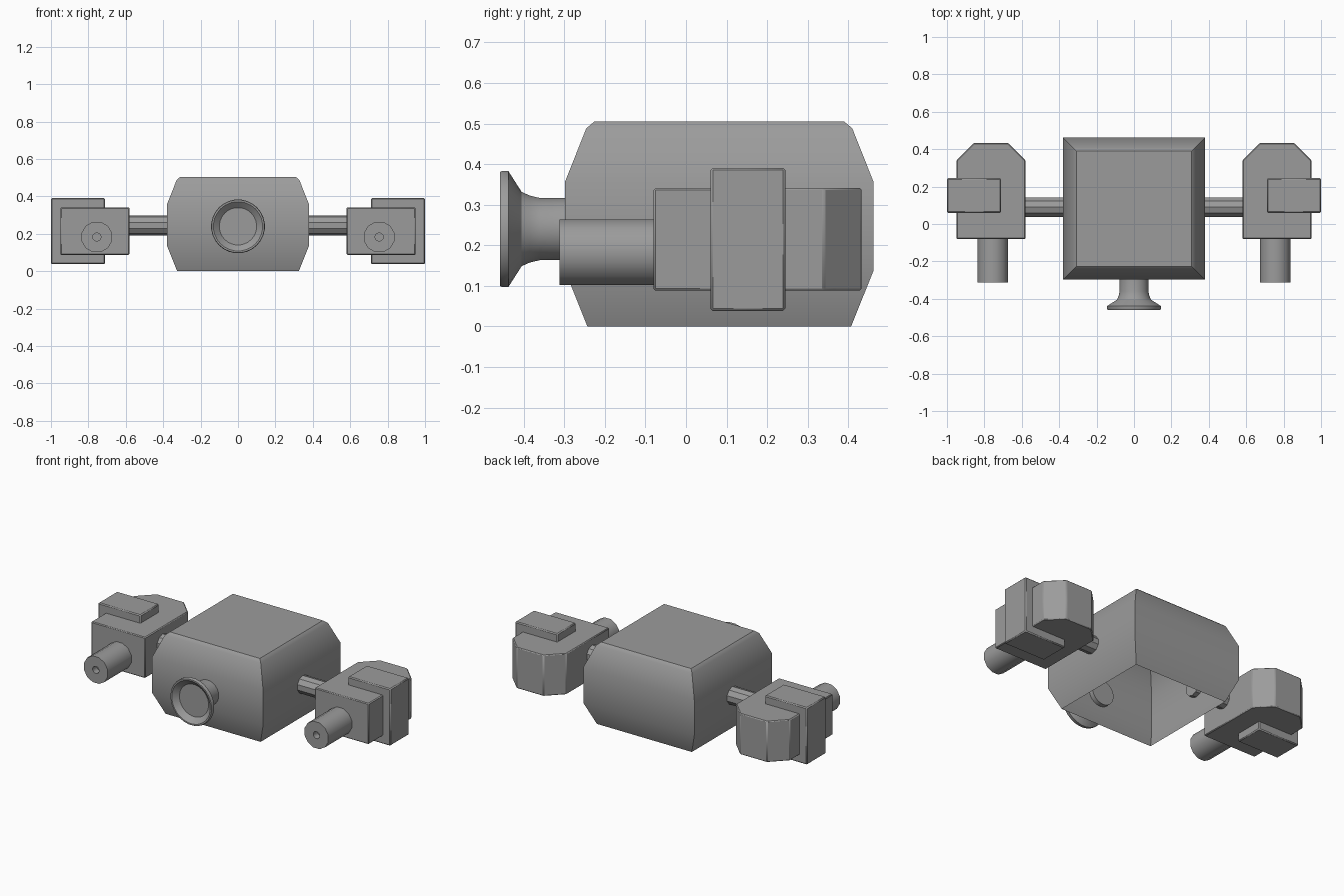
import bpy, bmesh, math
from mathutils import Vector

cube = bpy.data.objects.get("Cube")
if cube:
    bpy.data.objects.remove(cube, do_unlink=True)

grey = bpy.data.materials.new("plain grey")
grey.use_nodes = True
colour = (0.33, 0.33, 0.33, 1)
grey.diffuse_color = colour
grey.node_tree.nodes["Principled BSDF"].inputs["Base Color"].default_value = colour


def finish(name, bm, bevel=0, mirror=False):
    """Turn a bmesh into a shaded, optionally bevelled and mirrored part."""
    bmesh.ops.recalc_face_normals(bm, faces=bm.faces)
    mesh = bpy.data.meshes.new(name)
    bm.to_mesh(mesh)
    bm.free()
    mesh.materials.append(grey)
    obj = bpy.data.objects.new(name, mesh)
    bpy.context.collection.objects.link(obj)
    bpy.ops.object.select_all(action='DESELECT')
    bpy.context.view_layer.objects.active = obj
    obj.select_set(True)
    bpy.ops.object.shade_smooth_by_angle(angle=math.radians(32))
    if bevel:
        mod = obj.modifiers.new("edge", 'BEVEL')
        mod.width, mod.segments = bevel, 1
    if mirror:
        obj.modifiers.new("other_side", 'MIRROR')
    return obj


def loft(bm, rings):
    """Skin equal-length rings of points and return the vertex rings."""
    rows = [[bm.verts.new(p) for p in ring] for ring in rings]
    for a, b in zip(rows, rows[1:]):
        for i in range(len(a)):
            j = (i + 1) % len(a)
            bm.faces.new((a[i], a[j], b[j], b[i]))
    return rows


def turned(name, profile, centre, axis, sides, mirror=False):
    """Lathe (radius, distance) pairs along x or y, capped at both ends."""
    bm = bmesh.new()
    rings = []
    for r, d in profile:
        ring = []
        for i in range(sides):
            t = math.tau * (i + 0.5) / sides
            u, v = r * math.cos(t), r * math.sin(t)
            p = (d, u, v) if axis == 'x' else (u, d, v)
            ring.append(Vector(centre) + Vector(p))
        rings.append(ring)
    rows = loft(bm, rings)
    bm.faces.new(rows[0])
    bm.faces.new(rows[-1])
    return finish(name, bm, mirror=mirror)


def prism(name, outline, z0, z1, bevel):
    """Extrude a plan outline upwards and mirror it to the other side."""
    bm = bmesh.new()
    rows = loft(bm, [[(x, y, z) for x, y in outline] for z in (z0, z1)])
    bm.faces.new(rows[0])
    bm.faces.new(rows[1])
    return finish(name, bm, bevel, True)


# Hull: square shell with tapered sides, open underneath
bm = bmesh.new()
rings = []
for half, z in ((0.325, 0), (0.38, 0.137), (0.38, 0.357), (0.328, 0.488), (0.308, 0.505)):
    rings.append([(sx * half, 0.082 + sy * half, z)
                  for sx, sy in ((-1, -1), (1, -1), (1, 1), (-1, 1))])
rows = loft(bm, rings)
bm.faces.new(rows[-1])
finish("hull", bm)

# Flared nozzle with a dished mouth
turned("front_nozzle",
       [(0.1, -0.43), (0.132, -0.459), (0.141, -0.459), (0.144, -0.453), (0.144, -0.438),
        (0.092, -0.405), (0.083, -0.385), (0.077, -0.36), (0.077, -0.27)],
       (0, 0, 0.24), 'y', 28)

# Struts joining the side pods to the hull
turned("side_strut", [(0.054, 0.35), (0.054, 0.62)], (0, 0.09, 0.245), 'x', 10, True)

# Side pods with clipped rear corners, and the blocks on their outer sides
prism("side_pod",
      [(0.58, -0.08), (0.95, -0.08), (0.95, 0.34), (0.857, 0.433), (0.673, 0.433), (0.58, 0.34)],
      0.088, 0.341, 0.005)
prism("outer_block", [(0.71, 0.06), (1, 0.06), (1, 0.245), (0.71, 0.245)], 0.038, 0.391, 0.006)

# Barrels with a small bore
turned("barrel", [(0.022, -0.27), (0.022, -0.312), (0.084, -0.312), (0.084, -0.05)],
       (0.755, 0, 0.183), 'y', 12, True)
